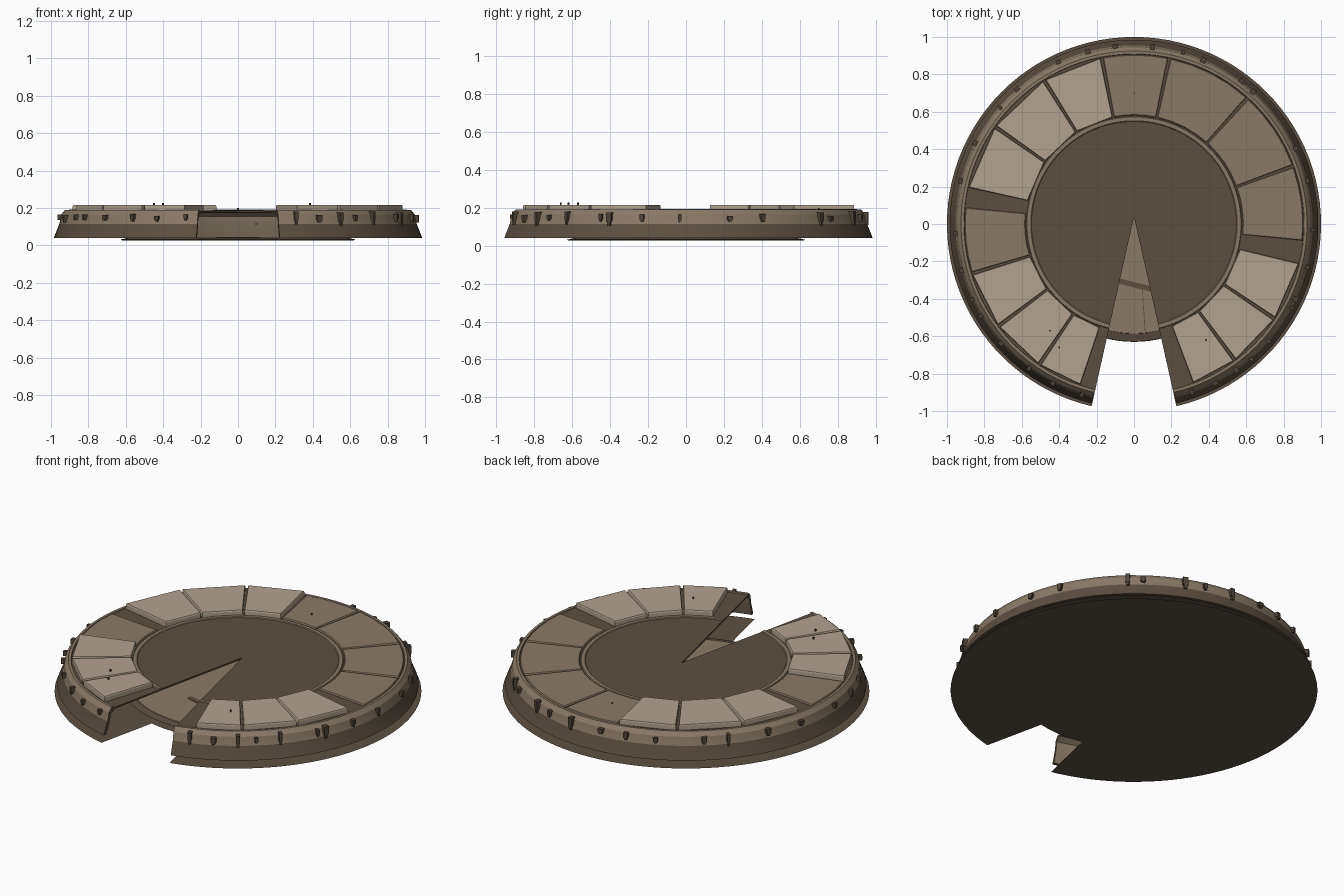
import bpy, bmesh, random
from math import radians, cos, sin, hypot, pi
from mathutils import Matrix

random.seed(4)
if "Cube" in bpy.data.objects:
    bpy.data.objects.remove(bpy.data.objects["Cube"], do_unlink=True)


def material(name, rgb):
    m = bpy.data.materials.new(name)
    m.use_nodes = True
    color = (*rgb, 1)
    m.diffuse_color = color
    node = next(n for n in m.node_tree.nodes if n.type == 'BSDF_PRINCIPLED')
    node.inputs["Base Color"].default_value = color
    node.inputs["Roughness"].default_value = 0.8
    return m


PALE = material("pale stone", (0.44, 0.365, 0.285))
TAN = material("tan stone", (0.25, 0.195, 0.138))
BROWN = material("dark brown", (0.107, 0.078, 0.055))
STUD = material("stud brown", (0.075, 0.056, 0.041))


def make(name, bm, *mats):
    bmesh.ops.recalc_face_normals(bm, faces=bm.faces)
    mesh = bpy.data.meshes.new(name)
    bm.to_mesh(mesh)
    bm.free()
    for m in mats:
        mesh.materials.append(m)
    ob = bpy.data.objects.new(name, mesh)
    bpy.context.collection.objects.link(ob)
    return ob


def polar(r, deg):
    return r * cos(radians(deg)), r * sin(radians(deg))


def arc(r, start, end, steps):
    return [polar(r, start + (end - start) * i / steps) for i in range(steps + 1)]


def loft(bm, rings):
    """Closed solid through rings that have equal point counts."""
    loops = [[bm.verts.new(p) for p in ring] for ring in rings]
    for a, b in zip(loops, loops[1:]):
        for i in range(len(a)):
            j = (i + 1) % len(a)
            bm.faces.new((a[i], a[j], b[j], b[i]))
    bm.faces.new(loops[0])
    bm.faces.new(loops[-1])


def lathe(profile, steps=96):
    bm = bmesh.new()
    loft(bm, [[(*polar(r, 360 * i / steps), z) for i in range(steps)] for r, z in profile])
    return bm


# Hollow shell: inner ceiling and wall, then skirt, band, rim, bed and centre
body = make("disc_shell", lathe([
    (0.548, 0.176), (0.9, 0.174), (0.93, 0.155), (0.94, 0.11), (0.965, 0.04),
    (0.985, 0.04), (0.955, 0.115), (0.945, 0.165), (0.925, 0.19),
    (0.91, 0.19), (0.908, 0.184), (0.575, 0.184), (0.572, 0.19),
    (0.552, 0.19), (0.548, 0.186)]), BROWN, TAN)

# Wedge notch cut from the centre to the front
bm = bmesh.new()
loft(bm, [[(0, 0.04, z), (-0.255, -1.1, z), (0.255, -1.1, z)] for z in (-0.1, 0.4)])
cutter = make("notch_cutter", bm, BROWN)
cutter.hide_render = True
mod = body.modifiers.new("notch", 'BOOLEAN')
mod.operation = 'DIFFERENCE'
mod.solver = 'EXACT'
mod.object = cutter
bpy.context.view_layer.objects.active = body
body.select_set(True)
bpy.ops.object.modifier_apply(modifier=mod.name)
bpy.data.objects.remove(cutter, do_unlink=True)
bpy.ops.object.shade_smooth_by_angle(angle=radians(20))

# Tan on the inside wall, upper band, rim and inner lip; brown elsewhere
mesh = body.data
for f in mesh.polygons:
    reach = max(hypot(*mesh.vertices[v].co.xy) for v in f.vertices)
    c, n = f.center, f.normal
    outward = (c.x * n.x + c.y * n.y) / max(hypot(c.x, c.y), 0.01)
    if n.z > 0.9:
        tan = reach > 0.909 or 0.55 < reach < 0.573
    else:
        tan = outward < -0.5 or (c.z > 0.115 and outward > 0.5)
    f.material_index = int(tan)

# Paper-thin ground sheet below the shell, with the same notch
bm = bmesh.new()
outline = arc(1.0, -76.9, 256.9, 96) + arc(0.63, 256.6, 283.4, 10)
bm.faces.new([bm.verts.new((x, y, 0)) for x, y in outline])
sheet = make("ground_sheet", bm, BROWN)
if sheet.data.polygons[0].normal.z > 0:
    sheet.data.flip_normals()

# Floor seen through the notch, with a dark edge, a cross strip and a seam
make("floor_plate", lathe([(0.62, 0.027), (0.628, 0.032), (0.59, 0.04)]), BROWN)
make("floor_top", lathe([(0.587, 0.038), (0.585, 0.043)]), TAN)


def strip(name, corners):
    bm = bmesh.new()
    loft(bm, [[(x, y, z) for x, y in corners] for z in (0.041, 0.046)])
    make(name, bm, BROWN)


strip("floor_strip", [(-0.12, -0.28), (-0.12, -0.31), (0.12, -0.37), (0.12, -0.34)])
strip("floor_seam", [(0.042, -0.345), (0.058, -0.58), (0.062, -0.58), (0.046, -0.345)])


def panel(name, start, end, top, mat, steps):
    gap, taper = 0.45, 0.006
    a, b = start + gap, end - gap

    def ring(inset, z):
        d = inset * 75
        points = (arc(0.582 + inset, b - d, a + d, steps)
                  + arc(0.905 - inset, a + d, b - d, steps))
        return [(x, y, z) for x, y in points]
    bm = bmesh.new()
    loft(bm, [ring(0, 0.182), ring(0, top - taper), ring(taper / 2, top)])
    make(name, bm, mat)


# Raised straight-edged pale panels and low curved tan panels around the bed
raised = [(101, 122, 145, 168), (197, 217, 236, 252), (-70, -53.5, -34, -13)]
low = [(-6, 20, 48, 78, 101), (174, 197)]
for label, groups, top, mat, steps in (("raised_panel", raised, 0.216, PALE, 1),
                                       ("low_panel", low, 0.193, TAN, 4)):
    for g in groups:
        for s, e in zip(g, g[1:]):
            panel(label, s, e, top, mat, steps)

# Studs around the band: a block with a narrower foot
angles = [-107, -117, -126, -138, -149, -155, -165, -71, -63, -55, -49, -41, -28,
          -25, -14, -2, 14, 25, 48, 53, 67, 74, 84, 96, 105, 115, 131, 139, 153, 166, 183]
for t in angles:
    w = random.uniform(0.008, 0.015)
    h = random.choice((0.03, 0.04, 0.07))
    top = random.uniform(0.145, 0.155) + h * 0.4
    bm = bmesh.new()
    for half, z0, z1 in ((w, top - h * 0.7, top), (w * 0.6, top - h, top - h * 0.7)):
        box = bmesh.ops.create_cube(bm, size=1)["verts"]
        bmesh.ops.scale(bm, verts=box, vec=(0.03, 2 * half, z1 - z0))
        bmesh.ops.translate(bm, verts=box, vec=(0.952, 0, (z0 + z1) / 2))
    bmesh.ops.rotate(bm, verts=bm.verts, matrix=Matrix.Rotation(radians(t), 3, 'Z'))
    make("band_stud", bm, STUD)

# Small pins on the panels
for x, y, z in ((0, 0.7, 0.2), (-0.45, -0.57, 0.228), (-0.4, -0.66, 0.228),
                (0.385, -0.62, 0.228)):
    bm = bmesh.new()
    loft(bm, [[(x + 0.005 * cos(i * pi / 3), y + 0.005 * sin(i * pi / 3), h)
               for i in range(6)] for h in (0.185, z)])
    make("panel_pin", bm, STUD)
